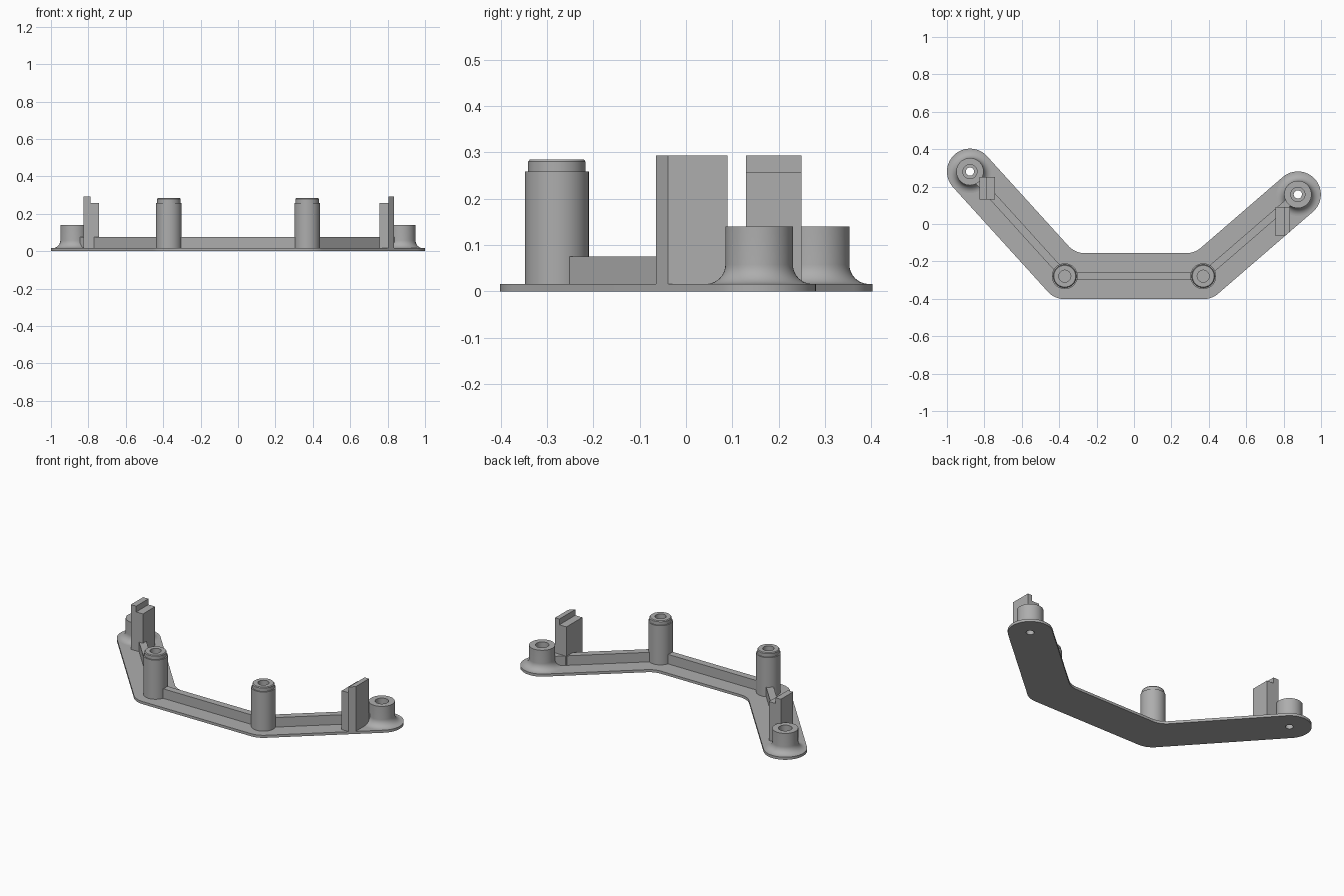
import bpy, bmesh
from math import pi, cos, sin, atan2
from mathutils import Vector

cube = bpy.data.objects.get("Cube")
if cube:
    bpy.data.objects.remove(cube)

mat = bpy.data.materials.new("plain_grey")
mat.use_nodes = True
GREY = (0.42, 0.42, 0.42, 1)
mat.diffuse_color = GREY
mat.node_tree.nodes["Principled BSDF"].inputs["Base Color"].default_value = GREY

# Joints of the bent bracket
POST = {"left": Vector((0.37, -0.279)), "right": Vector((-0.37, -0.279))}
END = {"left": Vector((0.876, 0.158)), "right": Vector((-0.877, 0.28))}
HALF, THICK, HOLE, SEG = 0.123, 0.016, 0.022, 48


def finish(name, bm, smooth=True):
    bmesh.ops.recalc_face_normals(bm, faces=bm.faces)
    mesh = bpy.data.meshes.new(name)
    bm.to_mesh(mesh)
    bm.free()
    mesh.materials.append(mat)
    obj = bpy.data.objects.new(name, mesh)
    bpy.context.collection.objects.link(obj)
    if smooth:
        bpy.ops.object.select_all(action='DESELECT')
        obj.select_set(True)
        bpy.context.view_layer.objects.active = obj
        bpy.ops.object.shade_smooth_by_angle(angle=pi / 6)
    return obj


def arc(c, r, a0, a1, n=16):
    return [(c[0] + r * cos(a0 + (a1 - a0) * i / n),
             c[1] + r * sin(a0 + (a1 - a0) * i / n)) for i in range(n + 1)]


def extrude(bm, faces, height):
    top = bmesh.ops.extrude_face_region(bm, geom=faces)["geom"]
    bmesh.ops.translate(bm, vec=(0, 0, height),
                        verts=[v for v in top if isinstance(v, bmesh.types.BMVert)])


def prism(bm, outline, z0, z1):
    lower = [bm.verts.new((x, y, z0)) for x, y in outline]
    upper = [bm.verts.new((x, y, z1)) for x, y in outline]
    bm.faces.new(lower[::-1])
    bm.faces.new(upper)
    for i in range(len(outline)):
        j = (i + 1) % len(outline)
        bm.faces.new((lower[i], lower[j], upper[j], upper[i]))


def lathe(name, profile, centre, closed):
    bm = bmesh.new()
    pts = [bm.verts.new((r, 0, z)) for r, z in profile]
    pairs = list(zip(pts, pts[1:] + (pts[:1] if closed else [])))
    if not closed:
        pairs = pairs[:len(pts) - 1]
    edges = [bm.edges.new(p) for p in pairs]
    bmesh.ops.spin(bm, geom=pts + edges, cent=(0, 0, 0), axis=(0, 0, 1),
                   angle=2 * pi, steps=SEG, use_duplicate=False)
    bmesh.ops.remove_doubles(bm, verts=bm.verts, dist=0.0001)
    obj = finish(name, bm)
    obj.location = (centre.x, centre.y, 0)


# Base plate: rounded ends, rounded outer corners, filleted inner corners
al, ar = (atan2(*reversed(END[s] - POST[s])) for s in ("left", "right"))
q, fil = pi / 2, 0.12


def inner_centre(post, direction, turn):
    return post + Vector((cos(direction), sin(direction))) * (HALF + fil) / cos(turn / 2)


outline = (arc(POST["left"], HALF, -q, al - q)[:-1]
           + arc(END["left"], HALF, al - q, al + q, 32)
           + arc(inner_centre(POST["left"], (al + pi) / 2, al), fil, al - q, -q)
           + arc(inner_centre(POST["right"], ar / 2, pi - ar), fil, -q, ar + q - 2 * pi)
           + arc(END["right"], HALF, ar - q, ar + q, 32)
           + arc(POST["right"], HALF, ar + q, 3 * q)[1:])
bm = bmesh.new()
loops = [outline] + [arc(END[s], HOLE, 0, 2 * pi, SEG)[:-1] for s in END]
for loop in loops:
    vs = [bm.verts.new((x, y, 0)) for x, y in loop]
    for a, b in zip(vs, vs[1:] + vs[:1]):
        bm.edges.new((a, b))
bmesh.ops.triangle_fill(bm, use_beauty=True, edges=bm.edges[:], normal=(0, 0, 1))
extrude(bm, bm.faces[:], THICK)
finish("base_plate", bm)

# Tall posts and low flared bosses
flare = 0.042
R_BOSS = 0.073
for side in POST:
    lathe(side + "_post", [(0.069, THICK), (0.069, 0.259), (0.062, 0.259), (0.062, 0.28),
                           (0.058, 0.285), (0.032, 0.285), (0.032, 0.08), (0, 0.08)],
          POST[side], False)
    curve = arc((R_BOSS + flare, THICK + flare), flare, 3 * q, pi, 10)
    lathe(side + "_boss", curve + [(R_BOSS, 0.14), (0.038, 0.14), (0.038, 0.04),
                                   (HOLE, 0.04), (HOLE, THICK)], END[side], True)

# Stiffening ribs between the posts and bosses
for name, a, b in (("centre_rib", POST["right"], POST["left"]),
                   ("left_rib", POST["left"], END["left"]),
                   ("right_rib", POST["right"], END["right"])):
    d = (b - a).normalized()
    n = Vector((-d.y, d.x)) * 0.021
    s, e = a + d * 0.06, b - d * 0.06
    bm = bmesh.new()
    prism(bm, [s - n, e - n, e + n, s + n], THICK, 0.075)
    finish(name, bm, False)

# Stepped clips: low inner half, tall outer half
LOW, HIGH = 0.257, 0.293
bm = bmesh.new()
y0, y1 = -0.065, 0.09
prism(bm, [(0.757, y0), (0.805, y0), (0.805, y1), (0.757, y1)], THICK, LOW)
prism(bm, [(0.805, y0), (0.835, -0.039), (0.835, y1), (0.805, y1)], THICK, HIGH)
finish("left_clip", bm, False)
bm = bmesh.new()
y0, y1 = 0.13, 0.25
for x0, x1, top in ((-0.789, -0.743, LOW), (-0.826, -0.789, HIGH)):
    prism(bm, [(x0, y0), (x1, y0), (x1, y1), (x0, y1)], THICK, top)
finish("right_clip", bm, False)
